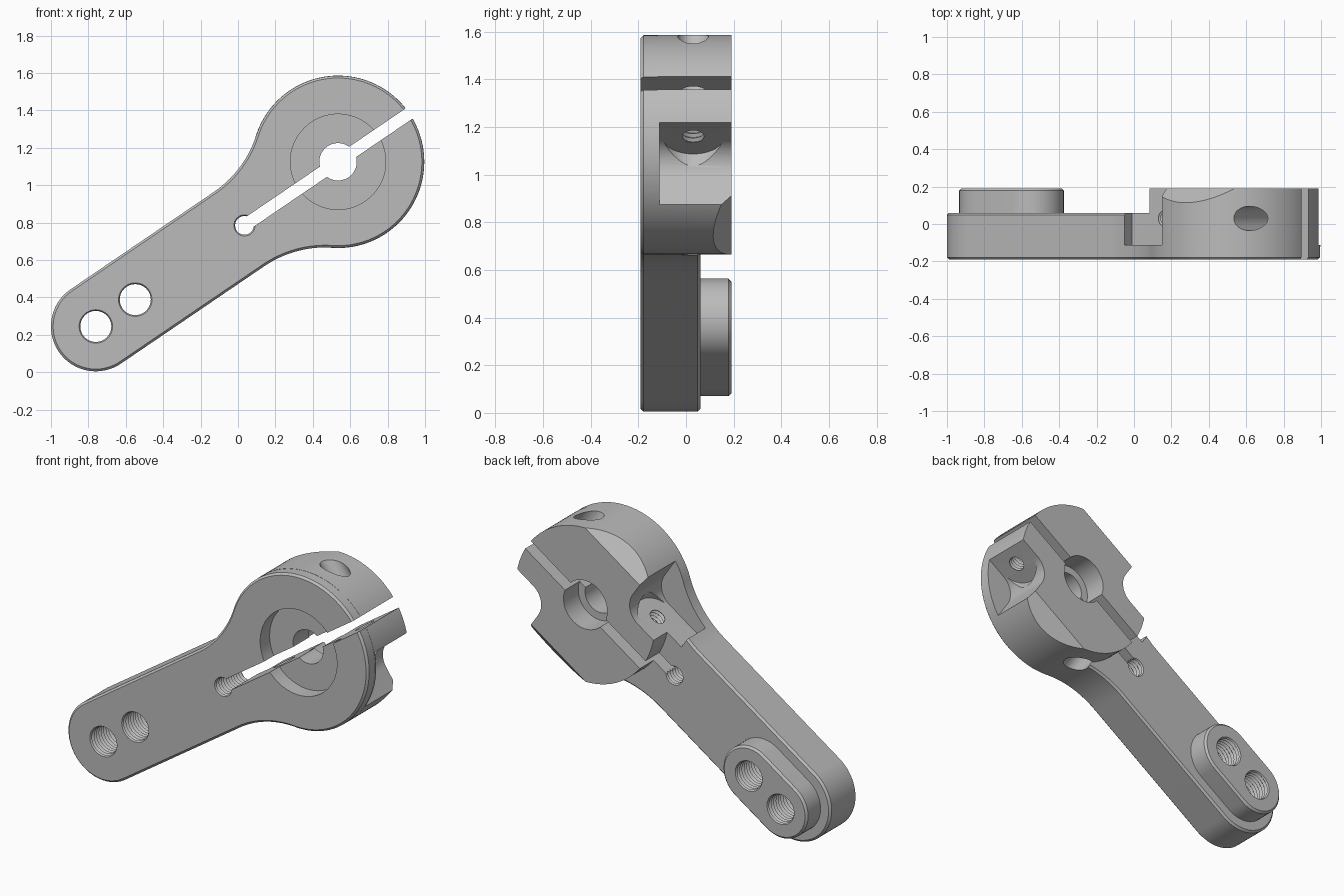
import bpy, bmesh
from math import sin, cos, pi, atan2, hypot, sqrt
from mathutils import Matrix, Vector

cube = bpy.data.objects.get("Cube")
if cube:
    bpy.data.objects.remove(cube, do_unlink=True)

# Local frame: s along the arm, t across it, w towards the front
HUB_R, ARM_R, ARM_LEN, HALF = 0.46, 0.24, 1.566, 0.19
SCREW_S, SCREW_W, SEAT = 0.323, -0.03, 0.177

metal = bpy.data.materials.new("grey metal")
metal.use_nodes = True
metal.diffuse_color = (0.5, 0.5, 0.5, 1)
metal.node_tree.nodes["Principled BSDF"].inputs["Base Color"].default_value = (0.5, 0.5, 0.5, 1)


def arc(cx, cy, r, a0, a1, n):
    return [(cx + r * cos(a0 + (a1 - a0) * i / n), cy + r * sin(a0 + (a1 - a0) * i / n))
            for i in range(n + 1)]


def circle(r, n=96):
    return arc(0, 0, r, 0, 2 * pi, n)[:-1]


def loft(name, rings, axis="w", bevel=0.0):
    """Closed solid through stacked rings, each (outline, height along axis)."""
    place = {"w": lambda x, y, h: (x, y, h),
             "s": lambda x, y, h: (h, x, y),
             "t": lambda x, y, h: (y, h, x)}[axis]
    bm = bmesh.new()
    rows = [[bm.verts.new(place(x, y, h)) for x, y in pts] for pts, h in rings]
    for a, b in zip(rows, rows[1:]):
        for i in range(len(a)):
            j = (i + 1) % len(a)
            bm.faces.new((a[i], a[j], b[j], b[i]))
    caps = [bm.faces.new(rows[0]), bm.faces.new(rows[-1])]
    bmesh.ops.recalc_face_normals(bm, faces=bm.faces)
    if bevel:
        bmesh.ops.bevel(bm, geom=list({e for f in caps for e in f.edges}),
                        offset=bevel, segments=1, affect="EDGES")
    mesh = bpy.data.meshes.new(name)
    bm.to_mesh(mesh)
    bm.free()
    ob = bpy.data.objects.new(name, mesh)
    bpy.context.collection.objects.link(ob)
    return ob


def prism(name, pts, lo, hi, axis="w", bevel=0.0):
    return loft(name, [(pts, lo), (pts, hi)], axis, bevel)


def thread(name, r, lo, hi, axis="w", flare=0.02):
    """Ridged bore with a countersink at both ends."""
    n = int((hi - lo - 0.02) / 0.011)
    rings = [(circle(r + flare, 32), lo - 0.02)]
    for i in range(n + 1):
        h = lo + 0.01 + (hi - lo - 0.02) * i / n
        rings.append((circle(r + 0.012 * (i % 2), 32), h))
    rings.append((circle(r + flare, 32), hi + 0.02))
    return loft(name, rings, axis)


def combine(tool, operation="DIFFERENCE", shift=(0, 0, 0), turn=0.0):
    tool.hide_render = True
    tool.data.transform(Matrix.Rotation(turn, 4, "Z") @ Matrix.Translation(shift))
    mod = body.modifiers.new(tool.name, "BOOLEAN")
    mod.operation, mod.solver, mod.object = operation, "EXACT", tool
    bpy.context.view_layer.objects.active = body
    bpy.ops.object.modifier_apply(modifier=mod.name)
    bpy.data.objects.remove(tool, do_unlink=True)


# Arm plate: hub circle, filleted neck, rounded end
neck = 0.64
fil = (neck ** 2 - HUB_R ** 2 + ARM_R ** 2) / (2 * (HUB_R - ARM_R))
a = atan2(ARM_R + fil, -neck)
half = (arc(0, 0, HUB_R, 0, a, 40)
        + arc(-neck, ARM_R + fil, fil, a - pi, -pi / 2, 14)[1:]
        + arc(-ARM_LEN, 0, ARM_R, pi / 2, pi, 20))
outline = half + [(s, -t) for s, t in reversed(half[1:-1])]
body = prism("servo_arm", outline, -0.06, HALF, bevel=0.012)

# Hub drum
combine(prism("hub", circle(HUB_R + 0.001, 120), -HALF, 0.12), "UNION")

# Raised pad around the end holes
pad = (arc(-ARM_LEN, 0, 0.175, pi / 2, 3 * pi / 2, 24)
       + arc(0.255 - ARM_LEN, 0, 0.175, -pi / 2, pi / 2, 24))
pad_ob = prism("pad", pad, -HALF, 0.0, bevel=0.012)
combine(pad_ob, "UNION")

# Slanted flats on both sides of the hub back, and screw pockets
pocket = [(0.54, -SEAT)] + arc(0.298, -SEAT - 0.12, 0.12, pi / 2, pi, 12) + [(0.178, -0.6), (0.54, -0.6)]
for turn in (0, pi):
    flat = [(0.34, -0.2275), (0.54, -0.04), (0.54, -0.2275)]
    combine(prism("flat_cut", flat, -0.6, 0.6, "s"), turn=turn)
    combine(prism("pocket_cut", pocket, -0.25, 0.112), turn=turn)
    combine(prism("seat_cut", circle(0.13, 48), -0.6, -SEAT - 0.001, "t"),
            shift=(SCREW_S, 0, SCREW_W), turn=turn)
    combine(prism("clearance_cut", circle(0.065, 32), 0.0, 0.6, "t"),
            shift=(SCREW_S, 0, SCREW_W), turn=turn)
    combine(thread("screw_thread", 0.045, -SEAT - 0.01, 0.01, "t", 0.012),
            shift=(SCREW_S, 0, SCREW_W), turn=turn)

# Front recess, through bore and wider rear bore
combine(prism("recess_cut", circle(0.255, 72), 0.1, 0.3))
combine(prism("bore_cut", circle(0.1, 48), -0.3, 0.3))
combine(prism("rear_bore_cut", circle(0.145, 60), -0.3, -0.05))

# Threaded holes in the arm
for s in (-ARM_LEN, 0.255 - ARM_LEN):
    combine(thread("end_hole", 0.083, -HALF, HALF), shift=(s, 0, 0))
combine(thread("slot_end_hole", 0.05, -0.06, HALF), shift=(-0.605, 0, 0))

# Clamping slot
slot = [(-0.605, -0.033), (0.6, -0.033), (0.6, 0.033), (-0.605, 0.033)]
combine(prism("slot_cut", slot, -0.3, 0.3))

# Stand the arm up in its tilted pose
d = hypot(1.295, 0.88)
c, z = 1.295 / d, 0.88 / d
pose = Matrix(((c, -z, 0, 0.535), (0, 0, -1, 0), (z, c, 0, 1.125), (0, 0, 0, 1)))
body.data.transform(pose)
body.data.materials.clear()
body.data.materials.append(metal)
for p in body.data.polygons:
    p.material_index = 0
bpy.ops.object.select_all(action="DESELECT")
body.select_set(True)
bpy.context.view_layer.objects.active = body
bpy.ops.object.shade_smooth_by_angle(angle=0.5)
